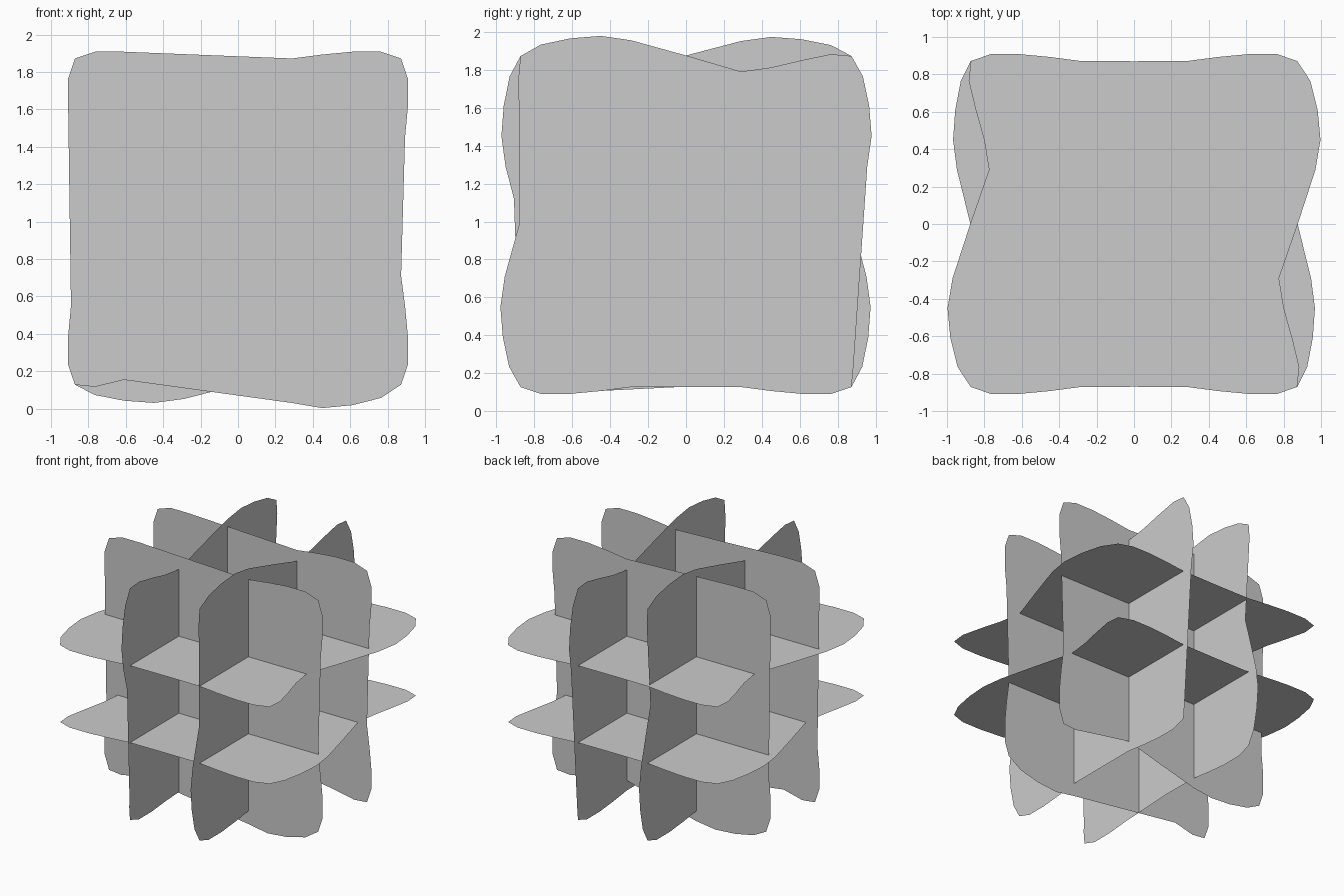
import bpy
import bmesh

if "Cube" in bpy.data.objects:
    bpy.data.objects.remove(bpy.data.objects["Cube"])

# Edge profiles: position along an edge, and distance from the sheet centre
T = [-.872, -.765, -.61, -.45, -.29, 0, .29, .45, .61, .765]
WAVE = [.872, .932, .965, .978, .955, .875, .79, .812, .85, .882]   # bulge, then dip
FLAT = [.872, .908, .908, .893, .872, .870, .872, .893, .908, .908]  # gentle hollow
OFFSET = 0.29
CENTRE_Z = 1.0


def edge(kind, gain):
    """Points (t, d) of one edge, walked counter-clockwise."""
    if kind == "flat":
        return list(zip(T, FLAT))
    d = [.872 + (w - .872) * gain for w in WAVE]
    if kind == "dip":
        d = [d[0]] + d[:0:-1]
        t = [T[0]] + [-v for v in T[:0:-1]]
        return list(zip(t, d))
    return list(zip(T, d))


def sheet(name, kinds, place, gain=1.0):
    """Flat sheet; kinds are the bottom, right, top and left edges."""
    turns = [lambda t, d: (t, -d), lambda t, d: (d, t),
             lambda t, d: (-t, d), lambda t, d: (-d, -t)]
    bm = bmesh.new()
    verts = [bm.verts.new(place(*turn(t, d)))
             for kind, turn in zip(kinds, turns) for t, d in edge(kind, gain)]
    bm.faces.new(verts)
    bmesh.ops.triangulate(bm, faces=bm.faces[:])
    mesh = bpy.data.meshes.new(name)
    bm.to_mesh(mesh)
    bm.free()
    bpy.context.collection.objects.link(bpy.data.objects.new(name, mesh))


# Horizontal sheets
sheet("upper_sheet", ["flat", "dip", "flat", "dip"],
      lambda u, v: (u, v, CENTRE_Z + OFFSET), 1.18)
sheet("lower_sheet", ["flat", "bulge", "flat", "bulge"],
      lambda u, v: (u, v, CENTRE_Z - OFFSET), 0.9)

# Upright sheets facing sideways
sheet("right_sheet", ["flat", "dip", "dip", "dip"],
      lambda u, v: (OFFSET, u, CENTRE_Z + v))
sheet("left_sheet", ["flat", "bulge", "bulge", "bulge"],
      lambda u, v: (-OFFSET, u, CENTRE_Z + v), 0.95)

# Upright sheets facing front and back
sheet("front_sheet", ["dip", "flat", "flat", "flat"],
      lambda u, v: (u, -OFFSET, CENTRE_Z + v), 1.18)
sheet("back_sheet", ["bulge", "flat", "flat", "flat"],
      lambda u, v: (u, OFFSET, CENTRE_Z + v), 0.92)
